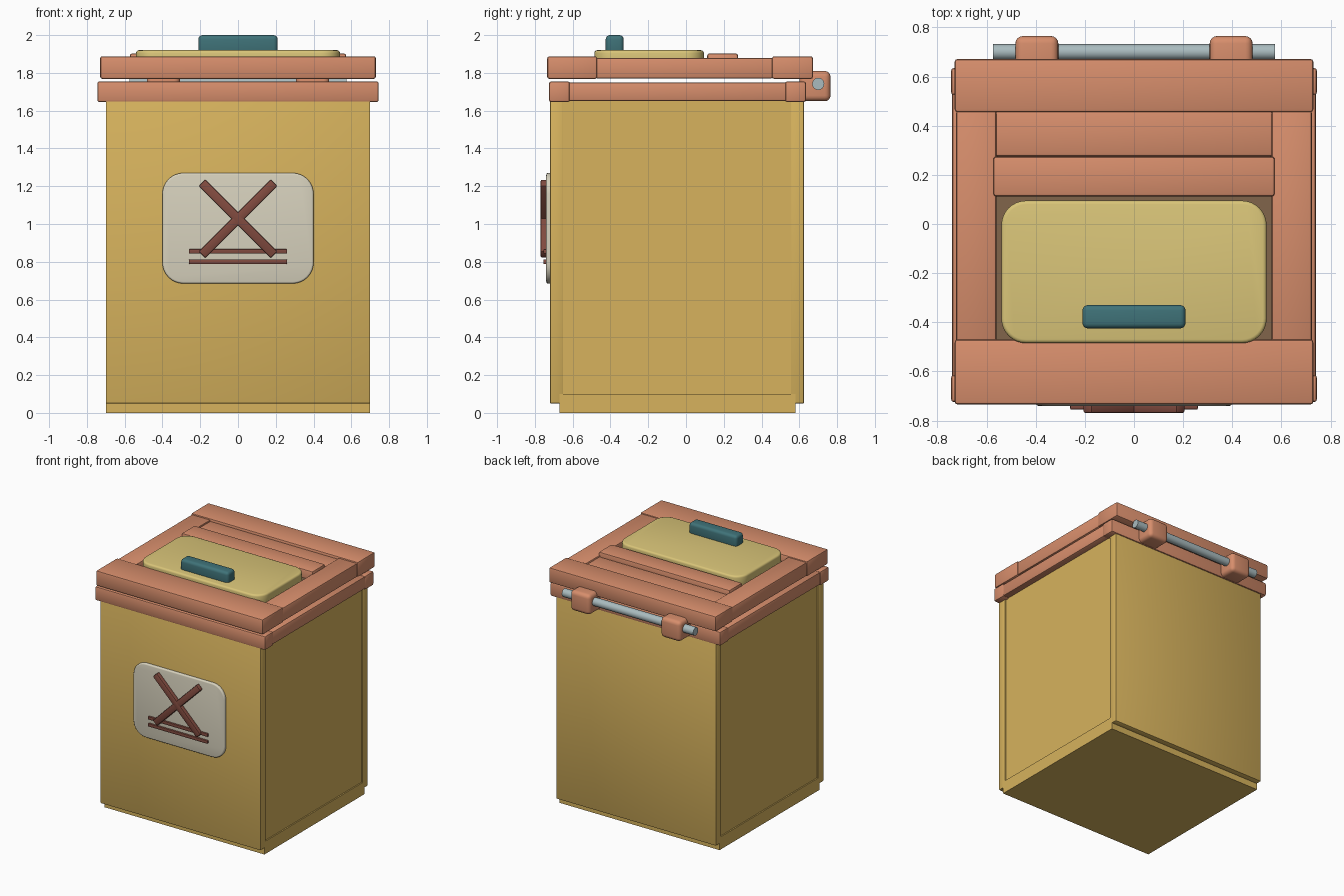
import bpy, bmesh, math
from mathutils import Matrix, Vector

if "Cube" in bpy.data.objects:
    bpy.data.objects.remove(bpy.data.objects["Cube"])


def material(name, rgb):
    m = bpy.data.materials.new(name)
    m.diffuse_color = (*rgb, 1)
    m.use_nodes = True
    m.node_tree.nodes["Principled BSDF"].inputs["Base Color"].default_value = m.diffuse_color
    return m


OCHRE = material("ochre_panel", (0.68, 0.45, 0.11))
SALMON = material("salmon_wood", (0.68, 0.27, 0.15))
CREAM = material("pale_yellow", (0.70, 0.56, 0.19))
TEAL = material("teal_grip", (0.05, 0.17, 0.19))
LABEL = material("off_white", (0.68, 0.64, 0.51))
DARK = material("dark_red_brown", (0.22, 0.07, 0.05))
STEEL = material("steel", (0.40, 0.50, 0.52))
BROWN = material("brown_inner", (0.22, 0.13, 0.07))


def finish(name, bm, mat):
    me = bpy.data.meshes.new(name)
    bm.to_mesh(me)
    bm.free()
    ob = bpy.data.objects.new(name, me)
    bpy.context.collection.objects.link(ob)
    me.materials.append(mat)
    bpy.ops.object.select_all(action='DESELECT')
    ob.select_set(True)
    bpy.context.view_layer.objects.active = ob
    bpy.ops.object.shade_smooth_by_angle(angle=math.radians(40))
    return ob


def box(name, x, y, z, mat, bevel=0.0, seg=2, corner=0.0, axis=2, turn=0.0):
    """Box from ranges; corner rounds edges along axis, bevel softens the rest."""
    lo, hi = Vector((x[0], y[0], z[0])), Vector((x[1], y[1], z[1]))
    bm = bmesh.new()
    bmesh.ops.create_cube(bm, size=1)
    bmesh.ops.scale(bm, vec=hi - lo, verts=bm.verts)
    if corner:
        edges = [e for e in bm.edges
                 if abs((e.verts[0].co - e.verts[1].co).normalized()[axis]) > 0.9]
        bmesh.ops.bevel(bm, geom=edges, offset=corner, segments=8,
                        profile=0.5, affect='EDGES')
    if bevel:
        edges = [e for e in bm.edges if e.calc_face_angle(0) > 0.6]
        bmesh.ops.bevel(bm, geom=edges, offset=bevel, segments=seg,
                        profile=0.5, affect='EDGES')
    bmesh.ops.transform(bm, matrix=Matrix.Translation((lo + hi) / 2)
                        @ Matrix.Rotation(turn, 4, 'Y'), verts=bm.verts)
    return finish(name, bm, mat)


# Bin body: floor slab and four wall panels
box("floor_slab", (-0.70, 0.70), (-0.67, 0.58), (0, 0.10), OCHRE)
box("front_wall", (-0.70, 0.70), (-0.72, -0.65), (0.05, 1.66), OCHRE, 0.006)
box("back_wall", (-0.70, 0.70), (0.555, 0.625), (0.05, 1.66), OCHRE, 0.006)

for side, s in (("left", -1), ("right", 1)):
    def span(a, b):
        return tuple(sorted((s * a, s * b)))
    box(side + "_wall", span(0.625, 0.69), (-0.66, 0.565), (0.08, 1.66), OCHRE)
    # Side rails of the rim and of the lid
    box(side + "_rim_rail", span(0.62, 0.74), (-0.63, 0.55), (1.65, 1.75), SALMON, 0.012)
    box(side + "_lid_rail", span(0.56, 0.725), (-0.48, 0.46), (1.77, 1.88), SALMON, 0.012)
    # Hinge knuckle
    box(side + "_hinge_block", span(0.308, 0.483), (0.60, 0.765), (1.65, 1.81),
        SALMON, 0.03, 4)

# Front and back rails of the rim
box("front_rim_rail", (-0.745, 0.745), (-0.725, -0.615), (1.645, 1.755), SALMON, 0.012)
box("back_rim_rail", (-0.745, 0.745), (0.525, 0.635), (1.645, 1.755), SALMON, 0.012)

# Lid: end rails, slats and inner board
box("front_lid_rail", (-0.73, 0.73), (-0.735, -0.47), (1.768, 1.888), SALMON, 0.012)
box("back_lid_rail", (-0.73, 0.73), (0.455, 0.672), (1.768, 1.888), SALMON, 0.012)
box("rear_slat", (-0.565, 0.565), (0.275, 0.46), (1.79, 1.87), SALMON, 0.012)
box("raised_slat", (-0.573, 0.573), (0.112, 0.275), (1.80, 1.903), SALMON, 0.012)
box("lid_inner_board", (-0.57, 0.57), (-0.48, 0.46), (1.775, 1.835), BROWN)

# Flap with grip
box("lid_flap", (-0.54, 0.54), (-0.485, 0.095), (1.83, 1.92), CREAM, 0.015, 3, 0.10)
box("flap_grip", (-0.21, 0.21), (-0.425, -0.33), (1.90, 2.0), TEAL, 0.022, 4)

# Hinge rod
bm = bmesh.new()
bmesh.ops.create_cone(bm, cap_ends=True, segments=24, radius1=0.032, radius2=0.032,
                      depth=1.15, matrix=Matrix.Translation((0, 0.70, 1.742))
                      @ Matrix.Rotation(math.pi / 2, 4, 'Y'))
finish("hinge_rod", bm, STEEL)

# Front plate with crossed bars and two thin lines
box("front_plate", (-0.40, 0.40), (-0.74, -0.70), (0.685, 1.27), LABEL, 0.01, 3, 0.11, axis=1)
for name, s in (("cross_bar_down", 1), ("cross_bar_up", -1)):
    box(name, (-0.27, 0.27), (-0.77, -0.73), (1.003, 1.053), DARK, 0.008, 2,
        turn=s * math.pi / 4)
for i, z in enumerate((0.855, 0.80)):
    box(f"thin_line_{i + 1}", (-0.26, 0.26), (-0.755, -0.73), (z - 0.012, z + 0.012),
        DARK, 0.004)
